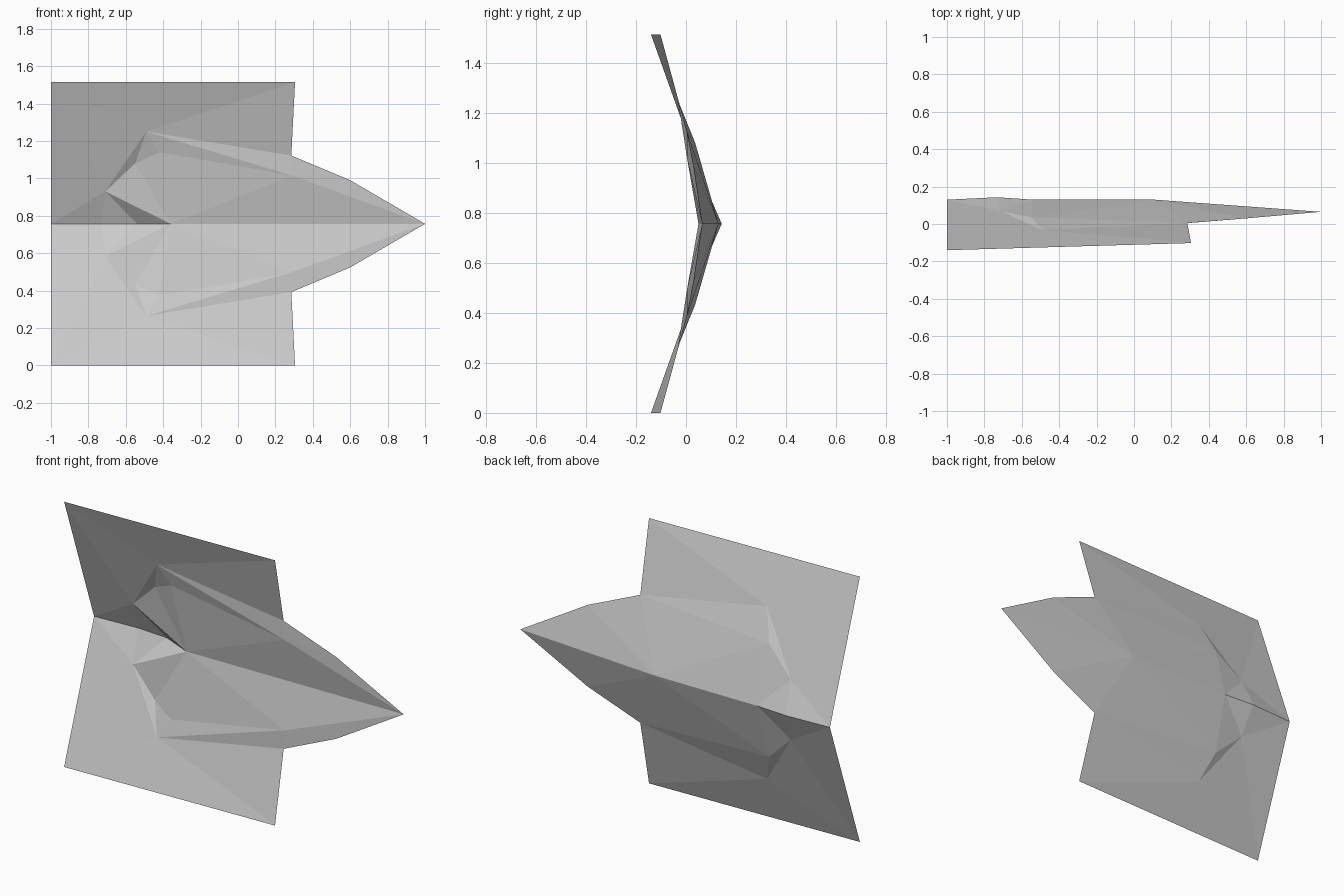
import bpy
import bmesh
from mathutils import Vector

cube = bpy.data.objects.get("Cube")
if cube:
    bpy.data.objects.remove(cube, do_unlink=True)

MID = 0.757  # height of the symmetry plane

grey = bpy.data.materials.new("hull_grey")
grey.use_nodes = True
colour = (0.6, 0.6, 0.6, 1)
grey.diffuse_color = colour
grey.node_tree.nodes["Principled BSDF"].inputs["Base Color"].default_value = colour

# Corner points of one half; the last number is the distance from the symmetry plane
POINTS = {
    "tail": (-1, 0.13, 0),
    "spine": (-0.73, 0.143, 0),
    "vent": (-0.54, 0.13, 0),
    "ridge": (0.11, 0.13, 0),
    "nose": (1, 0.065, 0),
    "lip": (-0.36, 0.05, 0),
    "root": (-0.71, 0.068, 0.173),
    "shoulder": (-0.49, -0.032, 0.493),
    "brow": (-0.42, -0.004, 0.383),
    "cheek": (-0.55, 0.037, 0.323),
    "crease": (0.29, 0.005, 0.258),
    "notch": (0.285, 0.005, 0.365),
    "flank": (0.6, 0.03, 0.233),
    "tip_rear": (-1, -0.14, MID),
    "tip_fore": (0.305, -0.102, MID),
}


def part(name, faces, facing):
    """Make a faceted half shell facing -y or +y, mirrored across the middle plane."""
    bm = bmesh.new()
    verts = {}
    for face in faces:
        corners = []
        for key in face.split():
            if key not in verts:
                verts[key] = bm.verts.new(Vector(POINTS[key]))
            corners.append(verts[key])
        new = bm.faces.new(corners)
        new.normal_update()
        if new.normal.y * facing < 0:
            new.normal_flip()
    mesh = bpy.data.meshes.new(name)
    bm.to_mesh(mesh)
    bm.free()
    mesh.materials.append(grey)
    obj = bpy.data.objects.new(name, mesh)
    obj.location.z = MID
    bpy.context.collection.objects.link(obj)
    mirror = obj.modifiers.new("mirror", "MIRROR")
    mirror.use_axis = (False, False, True)


# Thin swept wings joined along the tail spine
part("wings", [
    "tail root tip_rear",
    "root shoulder tip_rear",
    "tip_rear shoulder tip_fore",
    "shoulder notch tip_fore",
    "tail spine root",
    "spine vent root",
    "root cheek shoulder",
], -1)

# Front skin of the pointed body
part("front_hull", [
    "lip brow crease",
    "lip crease nose",
    "crease flank nose",
    "crease notch flank",
    "shoulder crease brow",
    "shoulder notch crease",
], -1)

# Angled opening behind the front skin
part("intake", [
    "root vent lip",
    "root lip cheek",
    "cheek lip brow",
    "cheek brow shoulder",
], -1)

# Back skin with the raised centre ridge
part("back_hull", [
    "root cheek vent",
    "cheek ridge vent",
    "cheek notch ridge",
    "shoulder notch cheek",
    "ridge flank nose",
    "ridge notch flank",
], 1)
